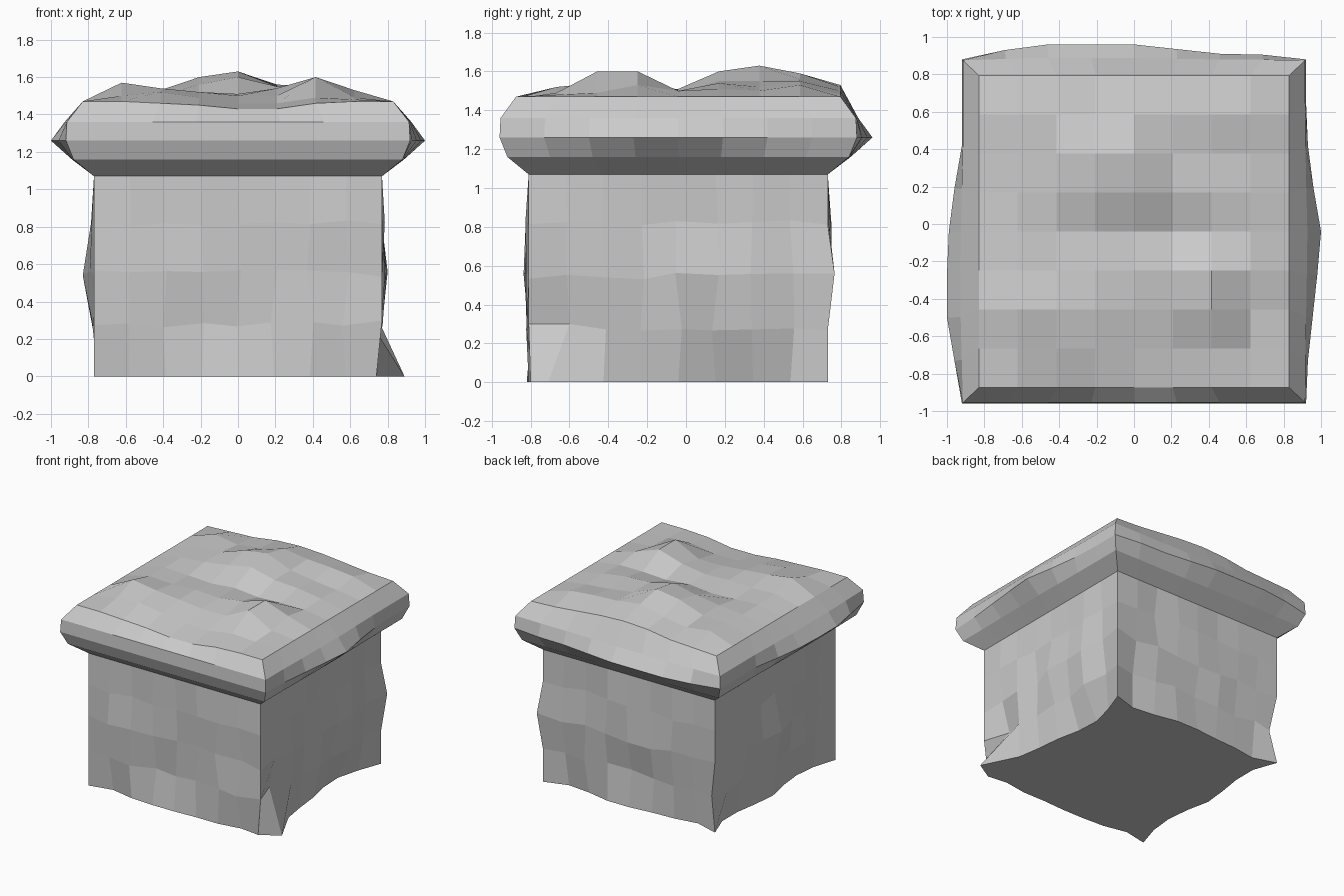
import bpy
import random

if "Cube" in bpy.data.objects:
    bpy.data.objects.remove(bpy.data.objects["Cube"])

random.seed(4)
CY = -0.04          # centre of the square plan in y
N = 8               # divisions per side
SIDES = [(0, -1), (1, 0), (0, 1), (-1, 0)]   # front, right, back, left normals


def ring(half, z, push=lambda s, i: 0.0, wobble=0.0):
    """Square loop of 32 points; push(side, i) moves non-corner points outward."""
    pts = []
    for k in range(4 * N):
        s, i = divmod(k, N)
        nx, ny = SIDES[s]
        t = -1 + 2 * i / N
        d = half + (push(s, i) if i else 0)
        j = random.uniform(-wobble, wobble) if i else 0
        a = half * t + j
        dz = random.uniform(-wobble, wobble)
        pts.append((nx * d - ny * a, CY + ny * d + nx * a, z + dz))
    return pts


def loft_faces(levels):
    n = 4 * N
    return [(r * n + k, r * n + (k + 1) % n, (r + 1) * n + (k + 1) % n, (r + 1) * n + k)
            for r in range(levels - 1) for k in range(n)]


def make(name, verts, faces):
    me = bpy.data.meshes.new(name)
    me.from_pydata(verts, [], faces)
    me.update()
    ob = bpy.data.objects.new(name, me)
    bpy.context.collection.objects.link(ob)
    return ob


# Rough stone body: stacked square loops with uneven faces
def rough(lo, hi):
    return lambda s, i: random.uniform(lo, hi)


# worn foot outline: front, right, back, left
FOOT = [(-0.04, 0.0, 0.01, 0.01, 0.0, 0.0, -0.03),
        (0.12, -0.02, -0.05, -0.07, -0.11, -0.12, -0.07),
        (-0.06, -0.04, 0.0, 0.0, -0.02, -0.03, -0.06),
        (-0.07, -0.07, -0.04, -0.02, -0.06, -0.08, -0.06)]
body_rings = [ring(0.77, 0, lambda s, i: FOOT[s][i - 1]),
              ring(0.77, 0.28, rough(-0.04, 0.015), 0.02),
              ring(0.77, 0.55, rough(-0.02, 0.03), 0.02),
              ring(0.77, 0.82, rough(-0.02, 0.02), 0.015),
              ring(0.77, 1.07)]
# chipped foot sticking out of the right face near the front corner
body_rings[0][N] = (0.74, -0.80, 0)
body_rings[0][N + 1] = (0.89, -0.71, 0)
body_rings[1][N + 1] = (0.70, -0.60, 0.30)
body_rings[2][2 * N] = (0.80, 0.765, 0.56)        # bulging back right corner
body_rings[1][3 * N] = (-0.72, 0.70, 0.27)        # dented back left corner
body_rings[2][3 * N + 4] = (-0.83, CY, 0.54)      # bump on the left face
body_verts = [p for r in body_rings for p in r]
body_faces = loft_faces(len(body_rings)) + [tuple(reversed(range(4 * N)))]
make("body", body_verts, body_faces)

# Uneven heights of the cap top, front row to back row (inner columns)
HEIGHTS = [
    (1.47, 1.46, 1.45, 1.43, 1.43, 1.46, 1.47),
    (1.50, 1.52, 1.49, 1.46, 1.46, 1.49, 1.48),
    (1.57, 1.54, 1.52, 1.50, 1.50, 1.60, 1.49),
    (1.52, 1.51, 1.52, 1.51, 1.54, 1.60, 1.53),
    (1.51, 1.50, 1.49, 1.51, 1.49, 1.50, 1.50),
    (1.51, 1.53, 1.56, 1.60, 1.55, 1.54, 1.51),
    (1.52, 1.53, 1.60, 1.63, 1.55, 1.52, 1.50),
    (1.54, 1.51, 1.54, 1.59, 1.56, 1.55, 1.53),
    (1.48, 1.49, 1.52, 1.53, 1.52, 1.50, 1.48),
]


def height(c, r):
    return HEIGHTS[r][c - 1] if 0 < c < N else 1.47


# Cap rim: flared profile, bulging along the right, back and left sides
BULGE = [(0,) * 7,
         (0.01, 0.035, 0.06, 0.08, 0.04, 0.01, 0.0),
         (0.025, 0.03, 0.055, 0.08, 0.08, 0.08, 0.05),
         (0.0, 0.0, 0.04, 0.07, 0.08, 0.08, 0.04)]


def bulge(s, i):
    return BULGE[s][i - 1]


rim = [ring(0.77, 1.07), ring(0.88, 1.16, lambda s, i: 0.1 * bulge(s, i)),
       ring(0.92, 1.26, bulge), ring(0.915, 1.36, lambda s, i: 0.15 * bulge(s, i))]


# grid cell of each perimeter point of the top
def perimeter(k):
    s, i = divmod(k % (4 * N), N)
    return [(i, 0), (N, i), (N - i, N), (0, N - i)][s]


cells = [perimeter(k) for k in range(4 * N)]
cells += [(c, r) for r in range(1, N) for c in range(1, N)]
cap_verts = [p for r in rim for p in r]
index = {}
for c, r in cells:
    index[(c, r)] = len(cap_verts)
    cap_verts.append((0.83 * (2 * c / N - 1), CY + 0.835 * (2 * r / N - 1), height(c, r)))
cap_faces = loft_faces(len(rim) + 1)
cap_faces += [(index[c, r], index[c + 1, r], index[c + 1, r + 1], index[c, r + 1])
              for r in range(N) for c in range(N)]
make("cap", cap_verts, cap_faces)
